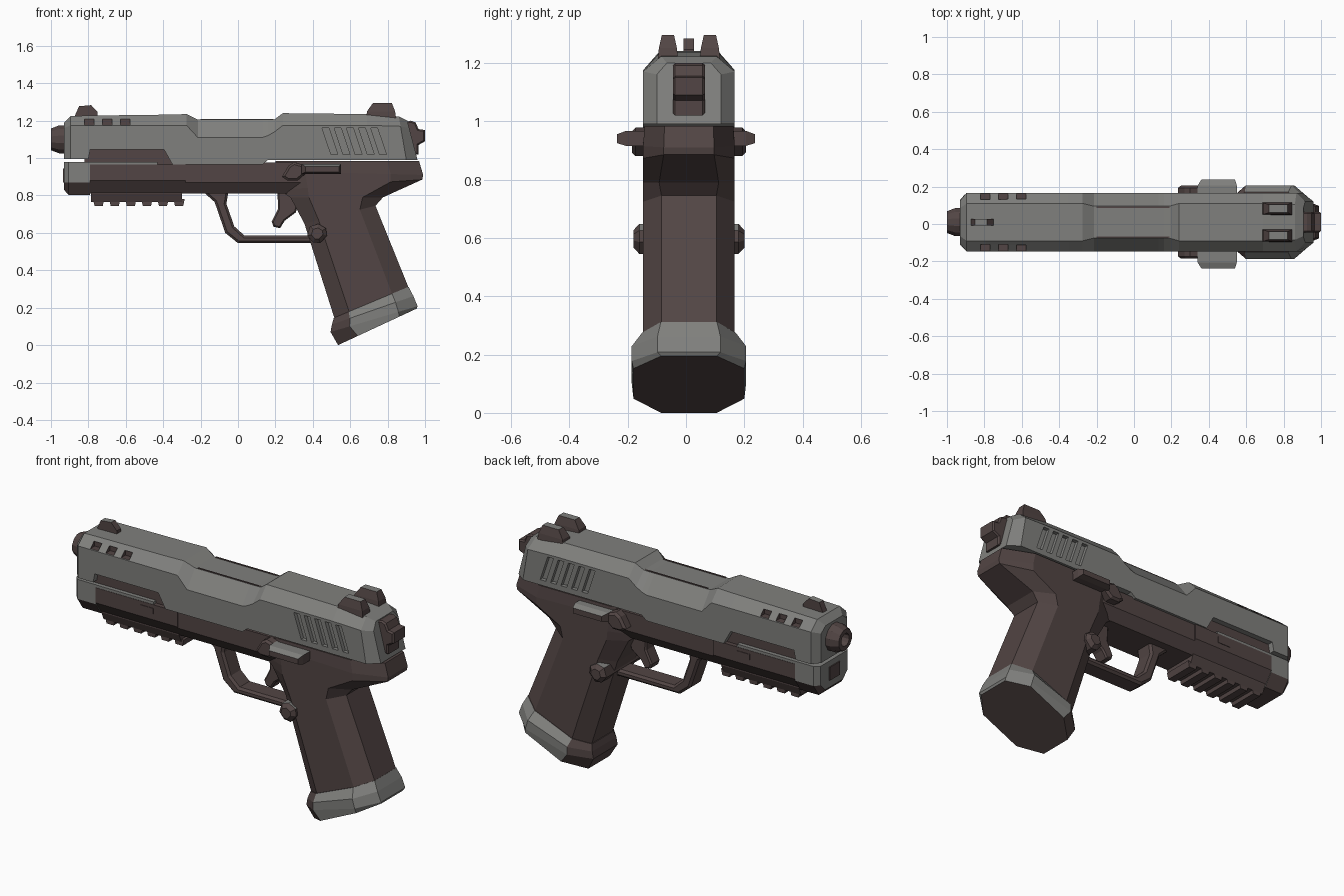
import bpy, bmesh, math
from mathutils import Vector

if "Cube" in bpy.data.objects:
    bpy.data.objects.remove(bpy.data.objects["Cube"])

CY = 0.01  # centre plane of the body


def material(name, rgb):
    m = bpy.data.materials.new(name)
    m.diffuse_color = (*rgb, 1)
    m.use_nodes = True
    m.node_tree.nodes["Principled BSDF"].inputs["Base Color"].default_value = m.diffuse_color
    return m


GRAY = material("worn gray metal", (0.215, 0.215, 0.205))
BROWN = material("dark brown polymer", (0.085, 0.060, 0.058))


def finish(name, bm, mat, rule=None):
    """Make an object; faces matching rule(normal, centre) get the other colour."""
    bmesh.ops.recalc_face_normals(bm, faces=bm.faces)
    bm.normal_update()
    for f in bm.faces:
        if rule and rule(f.normal, f.calc_center_median()):
            f.material_index = 1
    me = bpy.data.meshes.new(name)
    bm.to_mesh(me)
    bm.free()
    me.materials.append(mat)
    me.materials.append(BROWN if mat is GRAY else GRAY)
    ob = bpy.data.objects.new(name, me)
    bpy.context.collection.objects.link(ob)
    return ob


def add_loft(bm, rings):
    rows = [[bm.verts.new(p) for p in r] for r in rings]
    for a, b in zip(rows, rows[1:]):
        for i in range(len(a)):
            j = (i + 1) % len(a)
            bm.faces.new((a[i], a[j], b[j], b[i]))
    bm.faces.new(rows[0])
    bm.faces.new(rows[-1])


def loft(name, rings, mat, rule=None):
    bm = bmesh.new()
    add_loft(bm, rings)
    return finish(name, bm, mat, rule)


def prisms(name, items, mat, rule=None, bevel=0):
    """Side outlines (x, z) extruded between two y values."""
    bm = bmesh.new()
    for pts, y0, y1 in items:
        add_loft(bm, [[(x, y, z) for x, z in pts] for y in (y0, y1)])
    if bevel:
        bmesh.ops.recalc_face_normals(bm, faces=bm.faces)
        edges = [e for e in bm.edges if abs(e.verts[0].co.y - e.verts[1].co.y) < 1e-5]
        bmesh.ops.bevel(bm, geom=edges, offset=bevel, segments=1, affect='EDGES')
    return finish(name, bm, mat, rule)


def box(x0, x1, z0, z1):
    return [(x0, z0), (x1, z0), (x1, z1), (x0, z1)]


def mid(pts, hw):
    return (pts, CY - hw, CY + hw)


def top_facing(n, c):
    return n.z > 0.7


# Slide: cross-sections with chamfered top, lofted along x
def slide_ring(xb, xt, zb, zs, zt, hw, ht):
    pts = [(-hw, zb), (hw, zb), (hw, zs), (ht, zt), (-ht, zt), (-hw, zs)]
    return [(xb + (xt - xb) * (z - zb) / (zt - zb), CY + y, z) for y, z in pts]


slide = loft("slide", [slide_ring(*s) for s in [
    (-.93, -.93, .995, 1.16, 1.19, .115, .075),
    (-.895, -.895, .995, 1.175, 1.225, .157, .10),
    (-.80, -.80, .995, 1.175, 1.227, .157, .10),
    (-.79, -.79, 1.045, 1.175, 1.227, .157, .10),
    (-.395, -.395, 1.045, 1.175, 1.232, .157, .10),
    (-.35, -.35, .965, 1.175, 1.233, .157, .10),
    (-.275, -.275, .965, 1.175, 1.235, .157, .10),
    (-.215, -.215, .965, 1.11, 1.205, .157, .085),
    (.13, .13, .965, 1.11, 1.205, .157, .085),
    (.16, .16, .99, 1.12, 1.205, .157, .085),
    (.195, .195, .99, 1.14, 1.207, .157, .087),
    (.24, .24, .99, 1.175, 1.24, .157, .10),
    (.69, .69, .99, 1.175, 1.235, .157, .10),
    (.90, .86, .99, 1.17, 1.222, .157, .095),
    (.96, .905, .99, 1.16, 1.20, .11, .075)]], GRAY)

# Slanted rear grooves and small front vents cut into the slide
grooves, vents = [], []
for s in (-1, 1):
    for i in range(5):
        x = .45 + i * .065
        grooves.append(([(x, 1.16), (x + .036, 1.16), (x + .083, 1.02), (x + .047, 1.02)],
                        CY + s * .135, CY + s * .2))
    for i in range(3):
        x = -.82 + i * .096
        vents.append((box(x, x + .05, 1.178, 1.208), CY + s * .115, CY + s * .2))
for name, items, mat in (("groove_cutter", grooves, GRAY), ("vent_cutter", vents, BROWN)):
    cutter = prisms(name, items, mat)
    if mat is BROWN:  # same slot order as the slide, so cut walls turn brown
        cutter.data.materials[0], cutter.data.materials[1] = GRAY, BROWN
        for p in cutter.data.polygons:
            p.material_index = 1
    cutter.hide_render = True
    cutter.hide_set(True)
    mod = slide.modifiers.new(name, 'BOOLEAN')
    mod.object, mod.operation, mod.solver = cutter, 'DIFFERENCE', 'EXACT'

# Ejection port seams
prisms("port_seams", [(box(-.2, .19, 1.2, 1.209), CY + s * .08 - .004, CY + s * .08 + .004)
                      for s in (-1, 1)], BROWN)

# Barrel with open bore
loft("barrel", [[(x, CY + r * math.cos(a), 1.1 + r * math.sin(a))
                 for a in [math.pi * (i + .5) / 6 for i in range(12)]]
                for x, r in [(-.9, .078), (-.955, .078), (-1, .06), (-1, .036), (-.94, .036)]], BROWN)


# Frame pieces: cross-sections with chamfered underside
def under_ring(x, zt, zs, zb, hw, hb):
    return [(x, CY + y, z) for y, z in
            [(-hw, zt), (hw, zt), (hw, zs), (hb, zb), (-hb, zb), (-hw, zs)]]


loft("dust_cover", [under_ring(-.79, .965, .88, .81, .15, .10),
                    under_ring(-.28, .965, .88, .81, .15, .10)], BROWN)
loft("frame_middle", [under_ring(-.29, .975, .87, .81, .143, .10),
                      under_ring(.45, .975, .87, .81, .143, .10)], BROWN)
prisms("inner_frame_rail", [mid(box(-.82, -.33, .94, 1.06), .125)], BROWN)
prisms("rail_ledge", [(box(-.79, -.43, .962, .98), CY + s * .12, CY + s * .148)
                      for s in (-1, 1)], GRAY)
prisms("side_notches", [(box(-.51, -.43, .912, .945), CY + s * .145, CY + s * .153)
                        for s in (-1, 1)], BROWN)
loft("front_cap", [under_ring(-.93, .978, .87, .83, .12, .08),
                   under_ring(-.905, .98, .87, .802, .147, .10),
                   under_ring(-.79, .98, .87, .802, .147, .10)],
     GRAY, lambda n, c: c.z < .87 and n.x > -.8)
prisms("front_cap_recess", [mid(box(-.936, -.92, .87, .945), .045)], BROWN)

# Accessory rail with cross teeth
loft("accessory_rail", [under_ring(-.785, .83, .81, .765, .105, .085),
                        under_ring(-.30, .83, .81, .765, .105, .085)], BROWN)
prisms("rail_teeth", [mid([(x, .78), (x + .008, .745), (x + .052, .745), (x + .06, .78)], .085)
                      for x in [-.775 + i * .086 for i in range(5)] + [-.345]], BROWN)


# Grip: octagonal rings from a front point to a rear point
def grip_ring(f, r, hw, hn=.6, t0=.2, t1=.78):
    f, r = Vector((f[0], CY, f[1])), Vector((r[0], CY, r[1]))
    out = []
    for t, w in [(0, hn), (t0, 1), (t1, 1), (1, hn)]:
        out.append(f.lerp(r, t) + Vector((0, hw * w, 0)))
    return out + [Vector((p.x, 2 * CY - p.y, p.z)) for p in reversed(out)]


loft("grip", [grip_ring(*g) for g in [
    ((.52, .13), (.915, .30), .157),
    ((.355, .65), (.735, .745), .157),
    ((.28, .79), (.775, .79), .157, .65),
    ((.22, .83), (.985, .885), .157, .55),
    ((.20, .93), (.99, .91), .157, .55),
    ((.20, .984), (.968, .984), .152, .55)]], BROWN)
loft("magazine_base", [grip_ring(*g) for g in [
    ((.512, .145), (.912, .312), .16),
    ((.502, .11), (.938, .262), .196, .55, .22),
    ((.495, .07), (.96, .208), .196, .55, .22),
    ((.535, 0), (.955, .195), .19, .5, .25)]],
     GRAY, lambda n, c: n.x < -.3 or n.z < -.6)

# Trigger and guard
prisms("trigger_guard", [mid([
    (-.19, .83), (-.17, .805), (-.125, .765), (-.068, .60), (0, .545), (.42, .545), (.42, .585),
    (.035, .585), (-.02, .635), (-.062, .755), (-.05, .83)], .055)], BROWN, bevel=.012)
prisms("trigger", [mid([
    (.21, .83), (.215, .73), (.18, .66), (.19, .633), (.225, .625), (.25, .665), (.31, .71),
    (.34, .83)], .04)], BROWN, bevel=.008)

# Sights
prisms("front_sight", [mid([(-.875, 1.22), (-.85, 1.277), (-.785, 1.283), (-.75, 1.245),
                            (-.75, 1.22)], .018)], BROWN, top_facing)
for s, side in ((-1, "right"), (1, "left")):
    y = CY + s * .072
    loft("rear_sight_" + side, [
        [(x0, y - w, z), (x1, y - w, z), (x1, y + w, z), (x0, y + w, z)]
        for x0, x1, z, w in [(.685, .845, 1.215, .034), (.69, .84, 1.25, .031),
                             (.722, .822, 1.295, .021)]], BROWN, top_facing)

    # Slide lever bar
    loft("lever_bar_" + side, [
        [(x0, s * w, z0), (x1, s * w, z0), (x1, s * w, z1), (x0, s * w, z1)]
        for x0, x1, z0, z1, w in [(.34, .55, .915, .967, .14), (.34, .55, .915, .967, .205),
                                  (.36, .54, .925, .955, .237)]], BROWN, top_facing)

# Lever pivot and magazine catch run through both sides
prisms("lever_pivot", [mid([(.235, .90), (.265, .88), (.32, .88), (.36, .915), (.36, .96),
                            (.30, .978), (.27, .96)], .195)], BROWN, bevel=.012)
prisms("magazine_catch", [mid([(.37, .585), (.40, .55), (.44, .545), (.475, .585), (.47, .625),
                               (.43, .648), (.385, .635)], .19)], BROWN, top_facing, bevel=.02)

# Hammer
prisms("hammer", [mid([(.88, 1.19), (.925, 1.20), (.95, 1.19), (.965, 1.155), (1, 1.15),
                       (1, 1.09), (.965, 1.07), (.965, 1.02), (.88, 1.02)], .055)], BROWN, bevel=.008)
